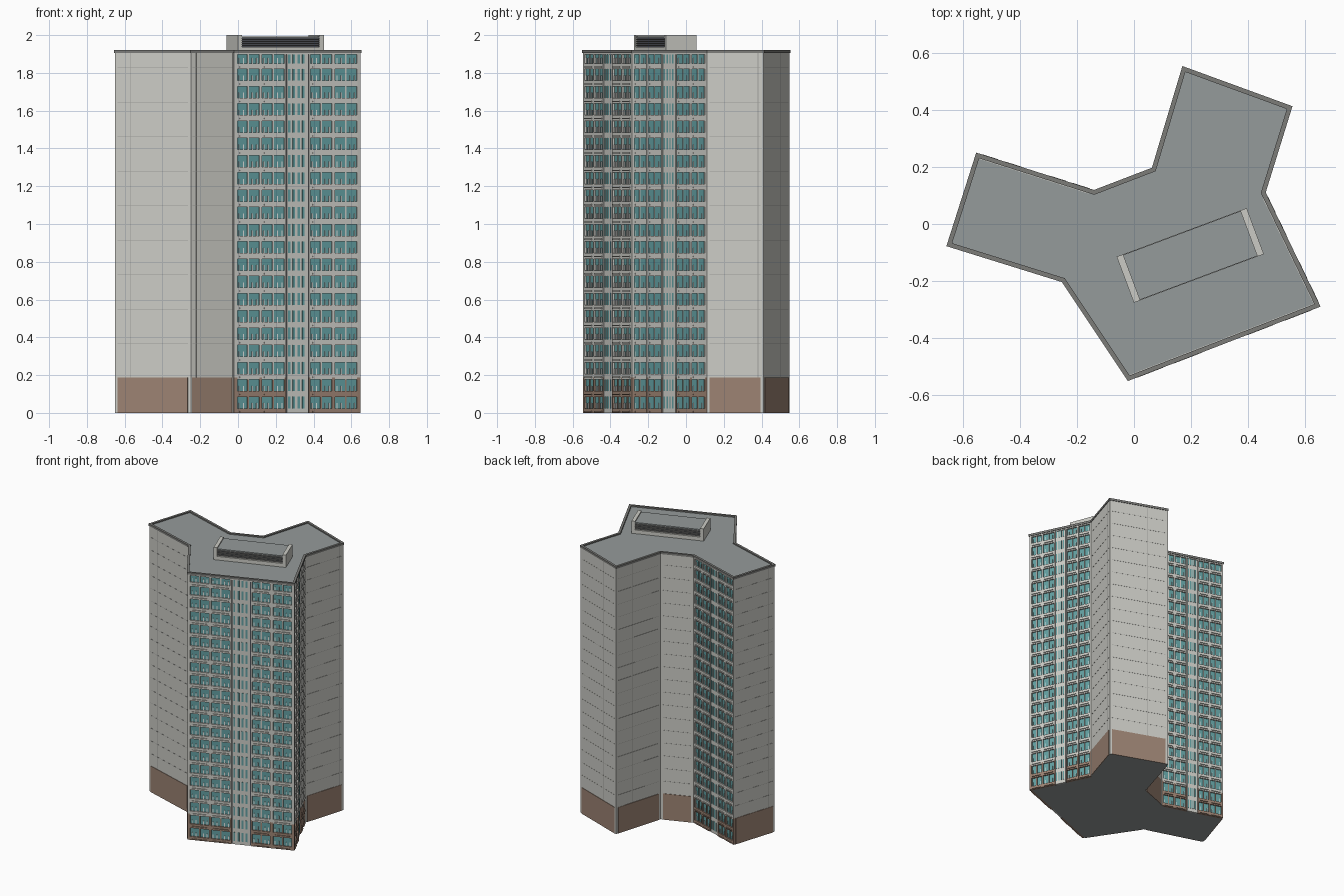
import bpy, bmesh, math
from mathutils import Vector

if "Cube" in bpy.data.objects:
    bpy.data.objects.remove(bpy.data.objects["Cube"])

# ---------- materials ----------
COLORS = {
    "wall_grey": (0.60, 0.60, 0.56),
    "base_brown": (0.33, 0.225, 0.17),
    "glass_teal": (0.12, 0.34, 0.35),
    "roof_grey": (0.30, 0.325, 0.325),
    "coping_grey": (0.20, 0.20, 0.19),
    "louvre_dark": (0.07, 0.075, 0.09),
    "seam_grey": (0.36, 0.36, 0.34),
    "rail_white": (0.72, 0.74, 0.72),
}
NAMES = list(COLORS)
MATS = []
for n, c in COLORS.items():
    m = bpy.data.materials.new(n)
    m.diffuse_color = (*c, 1)
    m.use_nodes = True
    m.node_tree.nodes["Principled BSDF"].inputs["Base Color"].default_value = m.diffuse_color
    MATS.append(m)
WALL, BROWN, GLASS, ROOF, COPING, DARK, SEAM, RAIL = range(8)

# ---------- footprint, counter-clockwise ----------
PTS = [Vector(p) for p in [(-0.02, -0.545), (0.648, -0.287), (0.457, 0.11), (0.55, 0.41),
       (0.172, 0.548), (0.066, 0.194), (-0.14, 0.115), (-0.55, 0.245), (-0.652, -0.075), (-0.25, -0.2)]]
N = len(PTS)
FACADES = {0: "front", 1: "right", 6: "back"}      # edges with windows
RECESS = 0.014
FLOORS, STEP = 21, 0.0913
TOP, BASE = 1.92, 0.187


def edge(i):
    """Start, direction, outward normal and length of a footprint edge."""
    a, b = PTS[i], PTS[(i + 1) % N]
    d = (b - a).normalized()
    return a, d, Vector((d.y, -d.x)), (b - a).length


def offset(dist):
    """Footprint with every edge moved outward by dist(i)."""
    out = []
    for i in range(N):
        h = (i - 1) % N
        _, d0, n0, _ = edge(h)
        a, d1, n1, _ = edge(i)
        p, q = a + n0 * dist(h), a + n1 * dist(i)
        t = (q - p).cross(d1) / d0.cross(d1)
        out.append(p + d0 * t)
    return out


def finish(name, bm):
    bmesh.ops.recalc_face_normals(bm, faces=bm.faces)
    me = bpy.data.meshes.new(name)
    bm.to_mesh(me)
    bm.free()
    for m in MATS:
        me.materials.append(m)
    ob = bpy.data.objects.new(name, me)
    bpy.context.collection.objects.link(ob)
    return ob


def box(bm, frame, u0, u1, d0, d1, z0, z1, mat):
    """Box in a wall frame: u along the wall, d outward, z up."""
    a, d, n = frame
    v = [bm.verts.new((*(a + d * u + n * w), z)) for z in (z0, z1)
         for u, w in ((u0, d0), (u1, d0), (u1, d1), (u0, d1))]
    for f in ((3, 2, 1, 0), (4, 5, 6, 7), (0, 1, 5, 4), (1, 2, 6, 5), (2, 3, 7, 6), (3, 0, 4, 7)):
        bm.faces.new([v[k] for k in f]).material_index = mat


# ---------- tower core, recessed behind the window facades ----------
bm = bmesh.new()
core = offset(lambda i: -RECESS if i in FACADES else 0)
low = bm.faces.new([bm.verts.new((*p, 0)) for p in core])
new = bmesh.ops.extrude_face_region(bm, geom=[low])["geom"]
bmesh.ops.translate(bm, verts=[g for g in new if isinstance(g, bmesh.types.BMVert)], vec=(0, 0, 1.912))
bm.normal_update()
for f in bm.faces:
    f.material_index = ROOF if abs(f.normal.z) > 0.5 else WALL
finish("tower_core", bm)

# ---------- parapet coping ring ----------
bm = bmesh.new()
outer, inner = offset(lambda i: 0.004), offset(lambda i: -0.012)
rings = [[bm.verts.new((*p, z)) for p in ps]
         for ps, z in ((outer, 1.905), (outer, TOP), (inner, TOP), (inner, 1.905))]
for r in range(4):
    for i in range(N):
        j, s = (i + 1) % N, (r + 1) % 4
        bm.faces.new((rings[r][i], rings[r][j], rings[s][j], rings[s][i])).material_index = COPING
finish("parapet_coping", bm)

# ---------- plain walls: brown base panel, floor seams, one upright joint ----------
JOINT = {2: 0.9, 3: 0.65, 4: 0.36, 7: 0.85, 8: 0.2, 9: 0.12}
for i in range(N):
    if i in FACADES:
        continue
    a, d, n, L = edge(i)
    fr = (a, d, n)
    bm = bmesh.new()
    box(bm, fr, 0.016, L - 0.016, -0.002, 0.003, 0, BASE, BROWN)
    for k in range(3, FLOORS):
        box(bm, fr, 0.016, L - 0.016, -0.002, 0.0008, k * STEP, k * STEP + 0.002, SEAM)
    if i in JOINT:
        u = JOINT[i] * L
        box(bm, fr, u, u + 0.003, -0.002, 0.001, BASE, 1.905, SEAM)
    finish(f"plain_wall_{i}", bm)

# ---------- window facades ----------
BAYS = ((0.025, 0.2), (0.22, 0.4), (0.605, 0.775), (0.8, 0.975))
SLITS = (0.437, 0.475, 0.513, 0.55)
CORE0, CORE1 = 0.42, 0.585                         # light stair strip in the middle
for i, side in FACADES.items():
    a, d, n, L = edge(i)
    fr = (a, d, n)
    bm = bmesh.new()

    def part(t0, t1, d0, d1, z0, z1, mat):
        box(bm, fr, t0 * L, t1 * L, d0, d1, z0, z1, mat)

    # piers between the bays, brown at the base
    for t0, t1 in ((0, 0.025), (0.2, 0.22), (0.4, 0.412), (0.593, 0.605), (0.775, 0.8), (0.975, 1)):
        part(t0, t1, -RECESS - 0.002, 0, 0, BASE, BROWN)
        part(t0, t1, -RECESS - 0.002, 0, BASE, 1.906, WALL)
    # shadow joints beside the stair strip
    for t0, t1 in ((0.412, CORE0), (CORE1, 0.593)):
        part(t0, t1, -RECESS - 0.002, -0.008, 0, 1.906, DARK)
    bars = 5 if L > 0.6 else 3
    for k in range(FLOORS):
        f = k * STEP
        wall = BROWN if k < 2 else WALL
        head = min(f + 0.086, 1.898)
        for t0, t1 in BAYS:
            w = t1 - t0
            # spandrel, projecting sill, glass
            part(t0, t1, -RECESS - 0.002, -0.001, max(f - 0.006, 0), f + 0.024, wall)
            part(t0 + 0.1 * w, t1 - 0.1 * w, -0.002, 0.005, f + 0.003, f + 0.009, wall)
            part(t0, t1, -RECESS - 0.002, -0.010, f + 0.024, head, GLASS)
            # railing bars and middle mullion
            for b in range(bars):
                c = t0 + w * (b + 0.5) / bars
                part(c - 0.0035, c + 0.0035, -0.011, -0.005, f + 0.024, f + 0.052, RAIL)
            c = (t0 + t1) / 2
            part(c - 0.006, c + 0.006, -0.011, -0.004, f + 0.024, head, wall)
        # slit windows on the stair strip
        for t in SLITS:
            part(t - 0.009, t + 0.009, -0.006, -0.0025, f + 0.024, head, GLASS)
    part(CORE0, CORE1, -RECESS - 0.002, -0.004, 0, 1.906, WALL)
    # top beam under the coping
    part(0, 1, -RECESS - 0.002, 0, 1.897, 1.908, WALL)
    finish(f"{side}_window_facade", bm)

# ---------- rooftop plant room ----------
ang = math.radians(20.5)
d = Vector((math.cos(ang), math.sin(ang)))
n = Vector((d.y, -d.x))
fr = (Vector((0.197, -0.11)), d, n)
HL, HW = 0.243, 0.086
bm = bmesh.new()
for s in (-1, 1):                                  # end walls
    u = sorted((s * HL, s * (HL - 0.024)))
    box(bm, fr, *u, -HW, HW, 1.91, 2.0, WALL)
finish("plant_room_end_walls", bm)
bm = bmesh.new()
iu = HL - 0.024
box(bm, fr, -iu, iu, -HW, HW, 1.91, 1.938, WALL)
box(bm, fr, -iu, iu, -HW + 0.012, HW - 0.012, 1.938, 1.984, DARK)
box(bm, fr, -iu, iu, -HW + 0.002, HW - 0.002, 1.984, 1.992, ROOF)
finish("plant_room_body", bm)
bm = bmesh.new()
for k in range(4):                                 # louvre slats on both long sides
    z = 1.942 + k * 0.011
    for s in (-1, 1):
        w = sorted((s * (HW - 0.014), s * (HW - 0.004)))
        box(bm, fr, -iu, iu, *w, z, z + 0.005, COPING)
finish("plant_room_louvres", bm)
